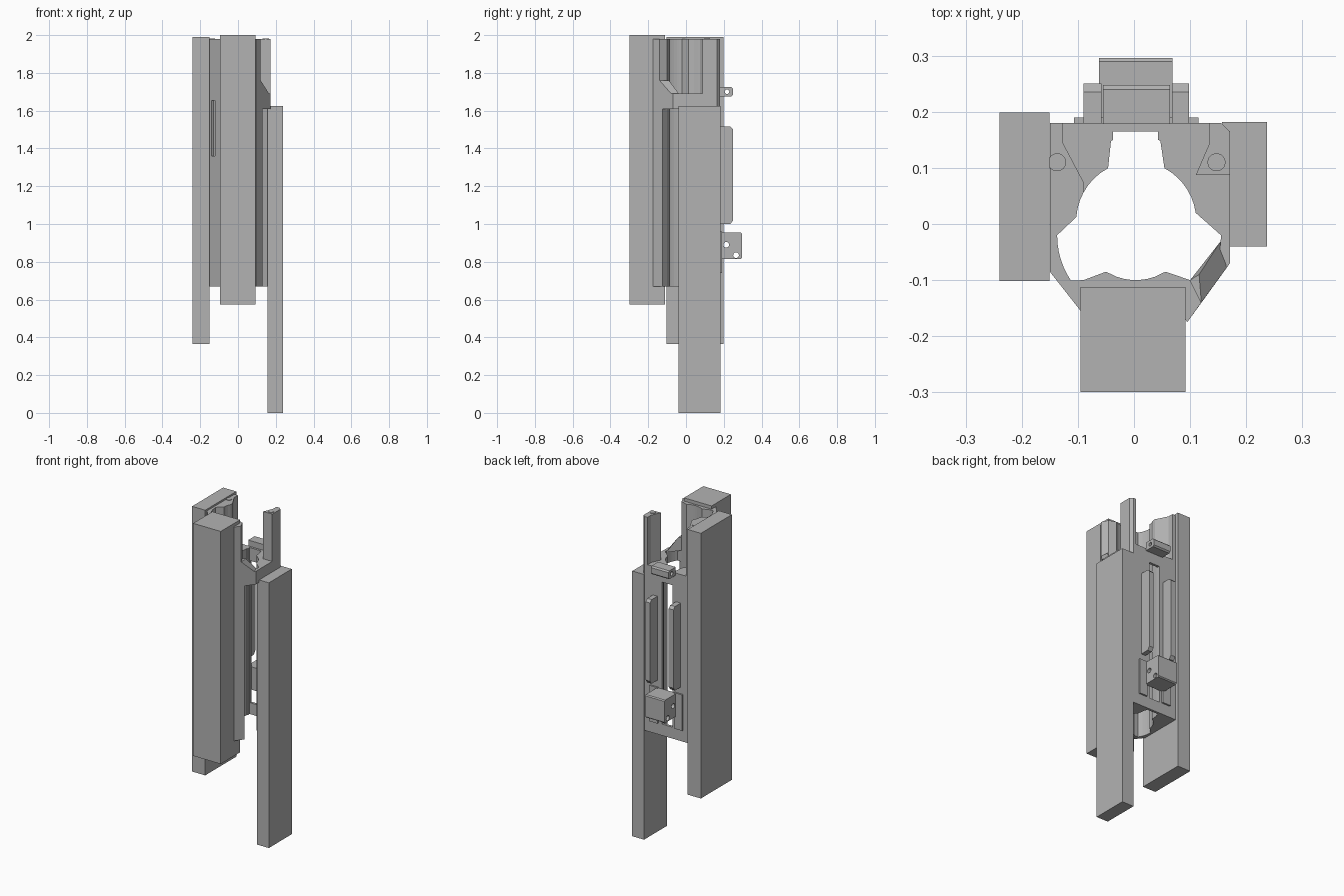
import bpy, bmesh, math
from mathutils import Matrix

if "Cube" in bpy.data.objects:
    bpy.data.objects.remove(bpy.data.objects["Cube"])

grey = bpy.data.materials.new("plain_grey")
grey.diffuse_color = (0.45, 0.45, 0.45, 1)
grey.use_nodes = True
grey.node_tree.nodes["Principled BSDF"].inputs["Base Color"].default_value = grey.diffuse_color


def finish(bm, name):
    bmesh.ops.recalc_face_normals(bm, faces=bm.faces)
    me = bpy.data.meshes.new(name)
    bm.to_mesh(me)
    bm.free()
    ob = bpy.data.objects.new(name, me)
    bpy.context.collection.objects.link(ob)
    me.materials.append(grey)
    return ob


def prism(name, pts, z0, z1, top=None):
    """Outline in plan raised from z0 to z1, optionally lofted to another outline."""
    bm = bmesh.new()
    a = [bm.verts.new((x, y, z0)) for x, y in pts]
    b = [bm.verts.new((x, y, z1)) for x, y in (top or pts)]
    n = len(pts)
    bm.faces.new(a)
    bm.faces.new(b)
    for i in range(n):
        bm.faces.new((a[i], a[(i + 1) % n], b[(i + 1) % n], b[i]))
    return finish(bm, name)


def side_prism(name, pts, x0, x1):
    """Outline in (y, z) extruded along x."""
    ob = prism(name, pts, x0, x1)
    ob.data.transform(Matrix(((0, 0, 1, 0), (1, 0, 0, 0), (0, 1, 0, 0), (0, 0, 0, 1))))
    return ob


def box(name, x0, x1, y0, y1, z0, z1):
    return prism(name, [(x0, y0), (x1, y0), (x1, y1), (x0, y1)], z0, z1)


def arc(cx, cy, r, a0, a1, n):
    return [(cx + r * math.cos(math.radians(a0 + (a1 - a0) * i / n)),
             cy + r * math.sin(math.radians(a0 + (a1 - a0) * i / n))) for i in range(n + 1)]


def cut(ob, cutter):
    cutter.hide_render = True
    cutter.hide_viewport = True
    cutter.display_type = 'WIRE'
    m = ob.modifiers.new("cut", 'BOOLEAN')
    m.operation = 'DIFFERENCE'
    m.solver = 'EXACT'
    m.object = cutter


# three long outer blocks
box("left_block", -0.24, -0.151, -0.102, 0.199, 0.365, 1.99)
box("front_block", -0.095, 0.092, -0.299, -0.112, 0.575, 2.0)
box("right_block", 0.157, 0.237, -0.04, 0.182, 0.0, 1.625)

# inside outline of the bore
left_lobe = arc(0.008, -0.02, 0.145, 180, 214, 6)
right_lobe = arc(0.008, -0.02, 0.147, 360, 326, 6)
front_bore = [(-0.09, -0.1), (-0.05, -0.085)] + arc(0.003, 0, 0.1, 250, 290, 5) + [(0.056, -0.085), (0.1, -0.1)]
back_right = arc(0.004, 0.005, 0.107, 8, 62, 7)
back_left = arc(0.004, 0.005, 0.107, 118, 176, 7)
front_outer = [(0.095, -0.175), (0.088, -0.165), (-0.095, -0.155), (-0.15, -0.085)]

# main housing, open on the right
housing = prism("housing", [(0.131, -0.125)] + front_outer +
                [(-0.15, 0.18), (0.155, 0.18), (0.171, 0.165), (0.171, -0.022)] +
                [(0.155, -0.02)] + back_right + [(0.047, 0.148), (0.043, 0.15), (0.043, 0.165),
                (-0.037, 0.165), (-0.037, 0.15), (-0.041, 0.148)] + back_left + left_lobe + front_bore,
                0.67, 1.69)
cut(housing, box("back_slot_cutter", -0.033, 0.038, 0.12, 0.22, 0.74, 1.61))

# slanted recess on the front left face
d = math.atan2(-0.07, 0.055)
recess = box("recess_cutter", -0.017, 0.017, -0.02, 0.014, 1.36, 1.655)
recess.matrix_world = Matrix.Translation((-0.131, -0.109, 0)) @ Matrix.Rotation(d, 4, 'Z')
cut(housing, recess)

# collar bridging the open right side, with a tapered gusset above
prism("collar_bridge", [(0.131, -0.125), (0.171, -0.07), (0.171, -0.021)] + right_lobe + [(0.1, -0.1)], 1.61, 1.69)
prism("collar_gusset", [(0.095, -0.175), (0.171, -0.07), (0.155, -0.03), (0.1, -0.1)], 1.68, 1.76,
      [(0.095, -0.175), (0.12, -0.14), (0.116, -0.09), (0.1, -0.1)])

# tall upper wall on the front and left, and rear right post
prism("upper_wall", [(0.12, -0.14)] + front_outer + [(-0.15, 0.18), (-0.127, 0.18), (-0.127, 0.145),
      (-0.09, 0.075), (-0.09, 0.06)] + back_left[4:] + left_lobe + front_bore, 1.69, 1.98)
prism("rear_post", [(0.11, 0.087), (0.171, 0.087), (0.171, 0.165), (0.155, 0.18), (0.135, 0.18), (0.135, 0.145)],
      1.69, 1.98)

# round pins on the post tops
for name, x in (("left_pin", -0.137), ("right_pin", 0.147)):
    prism(name, arc(x, 0.11, 0.016, 0, 345, 23), 1.9, 1.983)

# rear rails with chamfered ends, and low plates behind them
for side, x0, x1, p0, p1 in (("left", -0.09, -0.058, -0.107, -0.05), ("right", 0.068, 0.098, 0.06, 0.115)):
    side_prism(side + "_rail", [(0.178, 1.0), (0.235, 1.0), (0.25, 1.02), (0.25, 1.5), (0.235, 1.515), (0.178, 1.515)],
               x0, x1)
    box(side + "_plate", p0, p1, 0.178, 0.19, 0.74, 0.96)

# rear lower bracket with two cross holes
bracket = side_prism("lower_bracket", [(0.178, 0.815), (0.29, 0.815), (0.296, 0.821), (0.296, 0.949),
                     (0.29, 0.955), (0.178, 0.955)], -0.062, 0.069)
for i, (y, z) in enumerate(((0.213, 0.89), (0.265, 0.835))):
    cut(bracket, side_prism("bracket_hole_cutter_%d" % i, arc(y, z, 0.015, 0, 345, 23), -0.1, 0.1))

# rear upper clip with one cross hole
clip = side_prism("upper_clip", [(0.178, 1.675), (0.24, 1.675), (0.248, 1.683), (0.248, 1.718),
                  (0.24, 1.726), (0.178, 1.726)], -0.055, 0.064)
cut(clip, side_prism("clip_hole_cutter", arc(0.217, 1.7, 0.012, 0, 345, 23), -0.1, 0.1))
